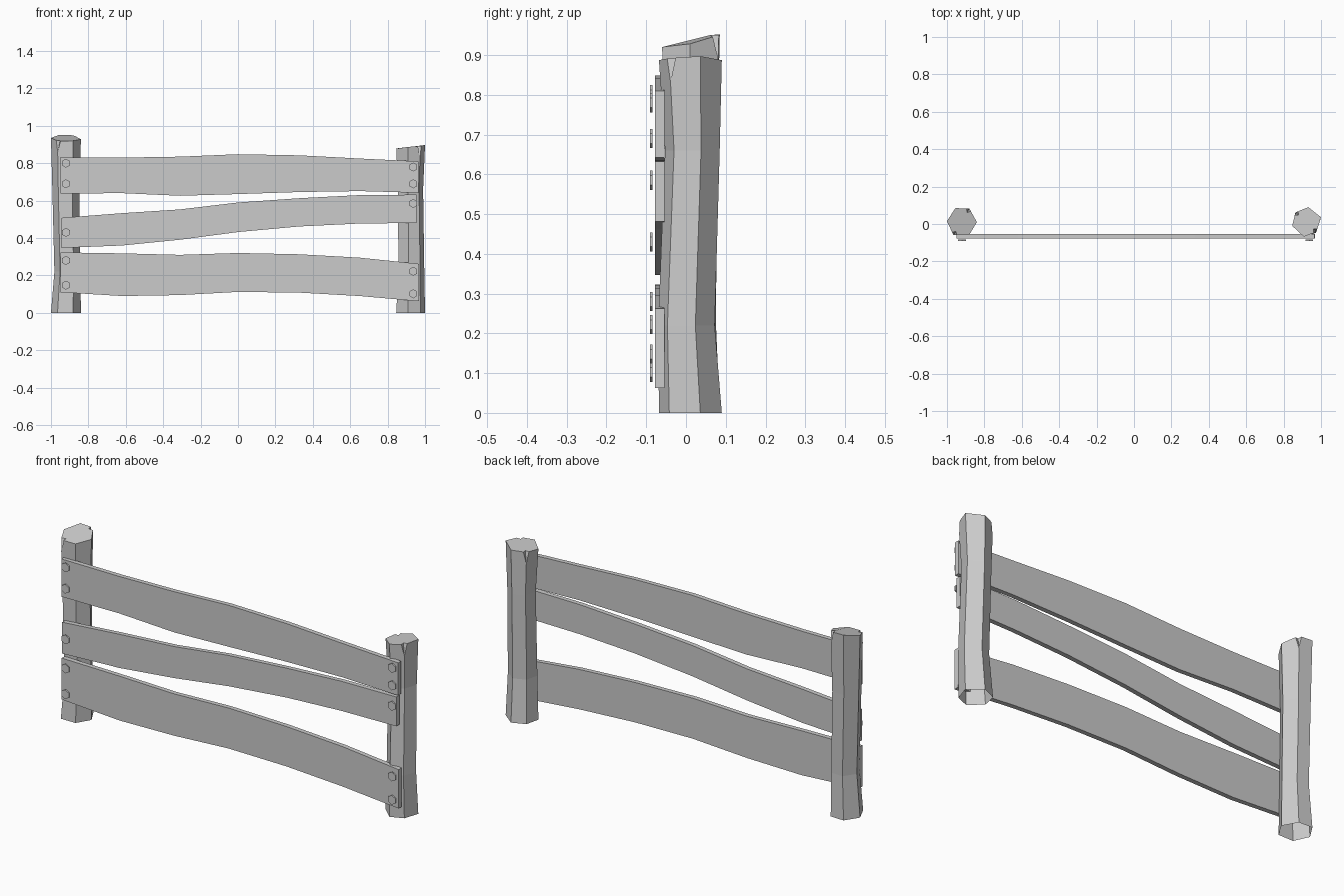
import bpy, bmesh, math
from mathutils import Vector

if "Cube" in bpy.data.objects:
    bpy.data.objects.remove(bpy.data.objects["Cube"])


def finish(name, bm):
    me = bpy.data.meshes.new(name)
    bm.to_mesh(me)
    bm.free()
    ob = bpy.data.objects.new(name, me)
    bpy.context.collection.objects.link(ob)
    return ob


def post(name, outline, levels, top_z, chips):
    """Crooked hexagonal post, open underneath, with split corners at the top.
    levels: (z, scale, dx, dy); outline is counter-clockwise."""
    bm = bmesh.new()
    n = len(outline)
    c = sum((Vector(p) for p in outline), Vector((0, 0))) / n

    def ring_point(p, s, dx, dy):
        q = c + (Vector(p) - c) * s
        return q.x + dx, q.y + dy

    rings = [[bm.verts.new((*ring_point(p, s, dx, dy), z)) for p in outline]
             for z, s, dx, dy in levels]
    for a, b in zip(rings, rings[1:]):
        for i in range(n):
            j = (i + 1) % n
            bm.faces.new((a[i], a[j], b[j], b[i]))
    # Top ring: chipped corners become a notch (left lip, inner point, right lip)
    tops = [Vector((p[0], p[1], z)) for p, z in zip(outline, top_z)]
    arrive, leave, foot, rim = [], [], [], []
    for i, t in enumerate(tops):
        if i in chips:
            before = bm.verts.new(t.lerp(tops[i - 1], 0.2))
            after = bm.verts.new(t.lerp(tops[(i + 1) % n], 0.2))
            inner = bm.verts.new(t.lerp(Vector((c.x, c.y, t.z)), 0.3))
            low = rings[-1][i].co
            tip = bm.verts.new(t.lerp(low, 0.06 / (t.z - low.z)))
            bm.faces.new((tip, inner, before))
            bm.faces.new((tip, after, inner))
            rim += [before, inner, after]
            arrive.append(before)
            leave.append(after)
            foot.append(tip)
        else:
            v = bm.verts.new(t)
            rim.append(v)
            arrive.append(v)
            leave.append(v)
            foot.append(None)
    for i in range(n):
        j = (i + 1) % n
        loop = [rings[-1][i], rings[-1][j], foot[j], arrive[j], leave[i], foot[i]]
        bm.faces.new([v for v in loop if v])
    bm.faces.new(rim)
    return finish(name, bm)


def plank(name, xs, top, bottom, y0=-0.078, y1=-0.054):
    """Wavy board: front outline extruded back."""
    bm = bmesh.new()
    cols = [[bm.verts.new(co) for co in ((x, y0, b), (x, y0, t), (x, y1, t), (x, y1, b))]
            for x, t, b in zip(xs, top, bottom)]
    for a, b in zip(cols, cols[1:]):
        for i in range(4):
            j = (i + 1) % 4
            bm.faces.new((a[i], b[i], b[j], a[j]))
    bm.faces.new(cols[0])
    bm.faces.new(cols[-1][::-1])
    bmesh.ops.recalc_face_normals(bm, faces=bm.faces)
    return finish(name, bm)


def bolt(name, x, z, r=0.024):
    """Thin hexagonal bolt head standing just off the plank."""
    bm = bmesh.new()
    front, back = [[bm.verts.new((x + r * math.cos(k * math.pi / 3 + 0.5236), y,
                                  z + r * math.sin(k * math.pi / 3 + 0.5236)))
                    for k in range(6)] for y in (-0.09, -0.084)]
    bm.faces.new(front)
    for i in range(6):
        j = (i + 1) % 6
        bm.faces.new((front[j], front[i], back[i], back[j]))
    return finish(name, bm)


# Posts
post("left_post",
     [(-0.965, -0.06), (-0.882, -0.06), (-0.84, 0.01),
      (-0.88, 0.082), (-0.955, 0.085), (-1.0, 0.015)],
     [(0, 1, 0, 0), (0.22, 0.87, 0.008, 0), (0.64, 0.9, 0.0, 0)],
     [0.92, 0.92, 0.928, 0.95, 0.952, 0.935], {0, 3})
post("right_post",
     [(0.908, -0.068), (0.975, -0.042), (1.0, 0.036),
      (0.932, 0.09), (0.863, 0.062), (0.846, -0.01)],
     [(0, 1, 0, 0), (0.22, 0.9, 0.004, -0.01), (0.66, 0.87, 0.0, 0.005)],
     [0.887, 0.892, 0.897, 0.887, 0.882, 0.878], {1, 4})

# Planks
plank("top_plank", [-0.95, -0.62, -0.31, 0, 0.33, 0.65, 0.965],
      [0.832, 0.83, 0.835, 0.848, 0.842, 0.825, 0.81],
      [0.638, 0.64, 0.626, 0.635, 0.646, 0.651, 0.642])
plank("middle_plank", [-0.945, -0.62, -0.31, 0, 0.33, 0.64, 0.955],
      [0.508, 0.533, 0.553, 0.59, 0.613, 0.629, 0.632],
      [0.347, 0.36, 0.391, 0.432, 0.462, 0.477, 0.481])
plank("bottom_plank", [-0.948, -0.62, -0.31, 0, 0.33, 0.65, 0.968],
      [0.323, 0.318, 0.31, 0.32, 0.313, 0.295, 0.262],
      [0.11, 0.09, 0.095, 0.112, 0.108, 0.09, 0.062])

# Bolts
for side, x, heights in (("left", -0.92, (0.80, 0.69, 0.43, 0.28, 0.148)),
                         ("right", 0.937, (0.78, 0.69, 0.585, 0.222, 0.102))):
    for k, z in enumerate(heights):
        bolt(f"{side}_bolt_{k + 1}", x, z)
